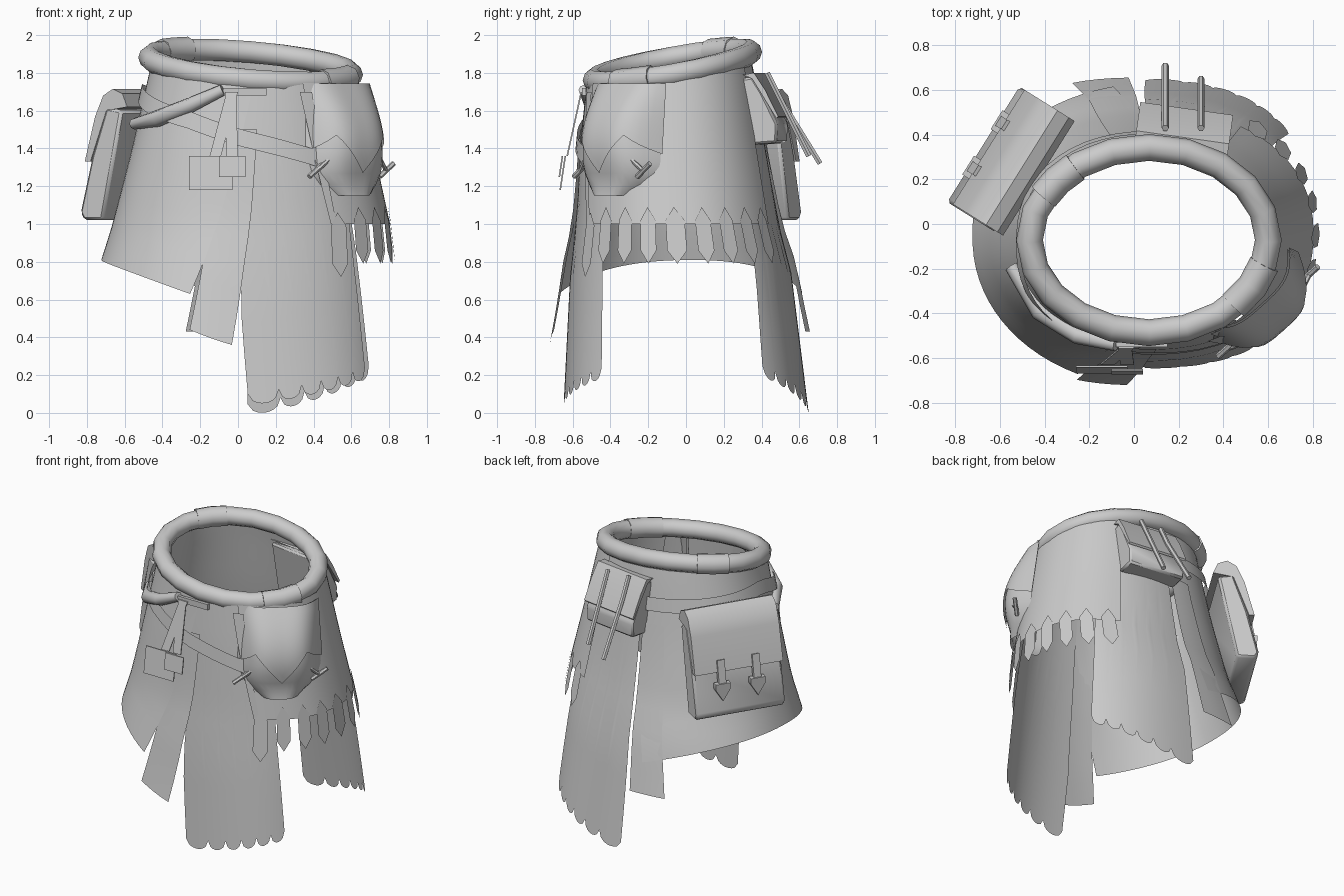
import bpy, bmesh, math
from mathutils import Vector

if "Cube" in bpy.data.objects:
    bpy.data.objects.remove(bpy.data.objects["Cube"])

cloth = bpy.data.materials.new("plain grey")
cloth.diffuse_color = (0.6, 0.6, 0.6, 1)
cloth.use_nodes = True
cloth.node_tree.nodes["Principled BSDF"].inputs["Base Color"].default_value = cloth.diffuse_color


def finish(name, bm, angle=40):
    bmesh.ops.recalc_face_normals(bm, faces=bm.faces)
    me = bpy.data.meshes.new(name)
    bm.to_mesh(me)
    bm.free()
    ob = bpy.data.objects.new(name, me)
    bpy.context.collection.objects.link(ob)
    me.materials.append(cloth)
    bpy.ops.object.select_all(action='DESELECT')
    ob.select_set(True)
    bpy.context.view_layer.objects.active = ob
    bpy.ops.object.shade_smooth_by_angle(angle=math.radians(angle))
    return ob


# Skirt envelope: height, left, right, front, back
RINGS = [(2.0, -.44, .58, -.49, .32), (1.8, -.47, .62, -.52, .36), (1.4, -.56, .70, -.56, .42),
         (1.0, -.66, .78, -.58, .49), (.8, -.71, .80, -.61, .55), (0, -.80, .82, -.65, .65)]


def surf(deg, z, off=0):
    z = min(1.999, max(.001, z))
    for a, b in zip(RINGS, RINGS[1:]):
        if a[0] >= z >= b[0]:
            k = (a[0] - z) / (a[0] - b[0])
            l, r, f, k2 = [p + (q - p) * k for p, q in zip(a[1:], b[1:])]
            break
    c, s = math.cos(math.radians(deg)), math.sin(math.radians(deg))
    e = 2 / (2.2 + .5 * max(0, .8 - z) / .8)
    x = (l + r) / 2 + ((r - l) / 2 + off) * math.copysign(abs(c) ** e, c)
    y = (f + k2) / 2 + ((k2 - f) / 2 + off) * math.copysign(abs(s) ** e, s)
    return Vector((x, y, z))


def waist(x, y):
    return 1.84 - .085 * (x - .06) + .18 * (y + .08)


def grid(name, fn, nu, nv, angle=40):
    bm = bmesh.new()
    vs = [[bm.verts.new(fn(i / nu, j / nv)) for j in range(nv + 1)] for i in range(nu + 1)]
    for i in range(nu):
        for j in range(nv):
            bm.faces.new((vs[i][j], vs[i + 1][j], vs[i + 1][j + 1], vs[i][j + 1]))
    return finish(name, bm, angle)


def lerp(a, b, k):
    return a + (b - a) * k


def panel(name, top, bottom, zbot, ztop=None, off=lambda u, v: 0, nu=20, nv=8):
    """Cloth sheet lying on the skirt; top and bottom are its angle ranges."""
    def fn(u, v):
        d = lerp(lerp(*top, u), lerp(*bottom, u), v)
        if ztop:
            zt = ztop(u)
        else:
            p = surf(d, 1.83)
            zt = waist(p.x, p.y)
        return surf(d, lerp(zt, zbot(u), v), off(u, v))
    return grid(name, fn, nu, nv)


def scallop(n, z0, z1, depth):
    def f(u):
        s = ((u * n) % 1) * 2 - 1
        return lerp(z0, z1, u) + depth * (1 - math.sqrt(max(0, 1 - s * s)))
    return f


# Main cloth layers
panel("left_skirt", (89, 271), (97, 253), lambda u: .81 - .18 * abs(2 * u - 1) ** 2,
      off=lambda u, v: v * v * (.07 * u ** 4 + .04 * (1 - u) ** 4) + .06 * max(0, v - .85), nu=32, nv=12)
panel("right_skirt", (-64, 60), (-56, 58), lambda u: 1.0, off=lambda u, v: .01 + .015 * v, nu=24)
panel("front_panel", (-95, -50), (-89, -39), scallop(6, .04, .18, .06), nu=48)
panel("back_panel", (91, 50), (89, 36), scallop(6, -.014, .19, .06), nu=48)
panel("front_strip", (-104, -88), (-105, -92), lambda u: lerp(.44, .36, u),
      lambda u: 1.5, lambda u, v: .01 + .08 * v * v, 4)
panel("back_strip", (105, 92), (107, 92), lambda u: .43,
      lambda u: 1.5, lambda u, v: .01 + .05 * v * v, 4)
panel("side_ribbon", (-67, -60), (-57, -54), lambda u: 1.0, lambda u: 1.7, lambda u, v: .03, 2)


# Slanted belt wrapped around the left side
def belt_z(u):
    pts = [(0, 1.34), (.13, 1.43), (.28, 1.55), (.55, 1.70), (.75, 1.67), (1, 1.62)]
    for a, b in zip(pts, pts[1:]):
        if u <= b[0]:
            return lerp(a[1], b[1], (u - a[0]) / (b[0] - a[0]))


panel("belt", (-58, -278), (-58, -278), lambda u: belt_z(u) - .045,
      lambda u: belt_z(u) + .045, lambda u, v: .025, 32, 1)


def hem_tab(deg, z0, z1, w):
    bm = bmesh.new()
    pts = [(0, z1), (w, z1 - .07), (w, z0 + .07), (0, z0), (-w, z0 + .07), (-w, z1 - .07)]
    bm.faces.new([bm.verts.new(surf(deg + math.degrees(t / .72), z, .032)) for t, z in pts])
    finish("hem_tab", bm)


# Row of pointed hem tabs
for i in range(9):
    low = .07 if i == 0 else 0
    hem_tab(-53 + 13 * i, .79 - low, 1.09 - low * .4, .05)


def tube(name, pts, radii, n=8, closed=False):
    bm = bmesh.new()
    rows = []
    pts = [Vector(p) for p in pts]
    m = len(pts)
    for i, p in enumerate(pts):
        a = pts[(i - 1) % m] if closed or i else p
        b = pts[(i + 1) % m] if closed or i < m - 1 else p
        d = (b - a).normalized()
        s = d.cross(Vector((0, 0, 1))).normalized()
        q = s.cross(d)
        r = radii[i] if isinstance(radii, (list, tuple)) else radii
        rows.append([bm.verts.new(p + r * (s * math.cos(2 * math.pi * k / n) + q * math.sin(2 * math.pi * k / n)))
                     for k in range(n)])
    for i in range(m if closed else m - 1):
        for k in range(n):
            A, B = rows[i], rows[(i + 1) % m]
            bm.faces.new((A[k], A[(k + 1) % n], B[(k + 1) % n], B[k]))
    if not closed:
        bm.faces.new(rows[0])
        bm.faces.new(rows[-1])
    return finish(name, bm, 50)


def ring_pt(deg):
    x = .067 + .535 * math.cos(math.radians(deg))
    y = -.072 + .415 * math.sin(math.radians(deg))
    return (x, y, waist(x, y) - .005)


# Rolled waistband with two wrapped sleeves
tube("waistband", [ring_pt(i * 360 / 20) for i in range(20)], .06, 10, True)
tube("waistband_sleeve", [ring_pt(d) for d in (-45, -30, -15)], .069)
tube("waistband_sleeve", [ring_pt(d) for d in (128, 140, 152)], .069)
tube("rolled_cloth", [(-.55, -.19, 1.53), (-.42, -.39, 1.56), (-.25, -.50, 1.63), (-.08, -.54, 1.71)],
     [.03, .045, .04, .03])


def frame(cx, cy, deg):
    """Local frame: t runs along the skirt, n points outward."""
    a = math.radians(deg)
    N, T = Vector((math.cos(a), math.sin(a), 0)), Vector((-math.sin(a), math.cos(a), 0))
    return lambda t, n, z: Vector((cx, cy, 0)) + T * t + N * n + Vector((0, 0, z))


def prism(name, P, outline, a, b, across=False, bevel=0):
    """Extrude an outline: (n, z) along t, or (t, z) along n when across."""
    bm = bmesh.new()
    rows = [[bm.verts.new(P(p, w, z) if across else P(w, p, z)) for p, z in outline] for w in (a, b)]
    bm.faces.new(rows[0])
    bm.faces.new(rows[1])
    m = len(outline)
    for i in range(m):
        bm.faces.new((rows[0][i], rows[0][(i + 1) % m], rows[1][(i + 1) % m], rows[1][i]))
    if bevel:
        bmesh.ops.recalc_face_normals(bm, faces=bm.faces)
        bmesh.ops.bevel(bm, geom=bm.edges[:], offset=bevel, segments=1, affect='EDGES')
    return finish(name, bm)


# Large satchel on the back left: body, rolled flap and two strap buckles
P = frame(0, 0, 148)
prism("satchel", P, [(.50, 1.60), (.60, 1.62), (.69, 1.36), (.765, 1.06), (.74, 1.02), (.62, 1.02)],
      -.25, .36, bevel=.015)
prism("satchel_flap", P, [(.47, 1.62), (.50, 1.69), (.56, 1.715), (.62, 1.68), (.67, 1.57), (.735, 1.33),
                          (.70, 1.33), (.60, 1.60)], -.25, .355)
for t in (-.07, .17):
    prism("satchel_strap", P, [(.70, 1.40), (.73, 1.41), (.765, 1.24), (.745, 1.22)], t - .025, t + .025)
    prism("satchel_buckle", P, [(t - .05, 1.26), (t + .05, 1.26), (t + .05, 1.22), (t, 1.14), (t - .05, 1.22)],
          .73, .77, True)

# Small back pouch with hanging sticks
P = frame(0, -.015, 82)
prism("back_pouch", P, [(.36, 1.77), (.42, 1.78), (.47, 1.70), (.555, 1.53), (.55, 1.43), (.42, 1.42)],
      -.36, .04, bevel=.012)
prism("back_pouch_flap", P, [(.37, 1.79), (.43, 1.80), (.49, 1.71), (.56, 1.57), (.55, 1.56), (.42, 1.77)], -.37, .05)
for x, y, z in ((.14, .71, 1.32), (.30, .65, 1.36)):
    tube("stick", [(x, .43, 1.80), (x, .50, 1.66), (x, y, z)], .016, 6)

# Bulging front right pouch with a notched flap
P = frame(.58, -.37, -48)


def bulge(u, z, lift):
    s, k = 2 * u - 1, (1.74 - z) / .59
    w = .25 + .03 * k if k < .7 else .271 * math.sqrt(max(.2, 1 - ((k - .7) / .36) ** 2))
    depth = (.06 + .15 * math.sin(min(1, k + .12) * 2.5)) * (1 - abs(s) ** 3.5)
    return P(s * (w + lift), -.12 + .07 * k + depth + lift * (1 - abs(s) ** 4), z)


def flap_z(u):
    s = abs(2 * u - 1)
    return 1.47 - .2 * (1 - s / .6) if s < .6 else 1.47 - .1 * (s - .6) / .4


grid("front_pouch", lambda u, v: bulge(u, 1.74 - .59 * v, 0), 14, 10)
grid("front_pouch_flap", lambda u, v: bulge(u, lerp(1.745, flap_z(u), v), .012), 20, 8)
for s in (-1, 1):
    tube("pouch_toggle", [P(s * .25 - .05, .03, 1.25), P(s * .25 + .05, .03, 1.32)], .014, 6)
    tube("pouch_tie", [P(s * .15, .07, 1.37), P(s * .25, .03, 1.28)], .012, 6)

# Hanging front straps with square plates
P = frame(0, 0, -90)
prism("strap_loop", P, [(-.08, 1.68), (.15, 1.68), (.15, 1.72), (-.08, 1.72)], .53, .55, True)
for x0, x1, z1 in ((-.03, -.12, 1.36), (-.04, -.03, 1.36)):
    prism("front_strap", lambda t, n, z: P(t, n + (1.7 - z) * .22, z),
          [(x0 - .03, 1.7), (x0 + .03, 1.7), (x1 + .03, z1), (x1 - .03, z1)], .55, .558, True)
prism("strap_plate", lambda t, n, z: P(t, n + (1.36 - z) * .15, z),
      [(-.26, 1.18), (-.03, 1.18), (-.03, 1.36), (-.26, 1.36)], .635, .643, True)
prism("strap_plate", lambda t, n, z: P(t, n + (1.36 - z) * .15, z),
      [(-.10, 1.25), (.04, 1.25), (.04, 1.36), (-.10, 1.36)], .65, .658, True)
